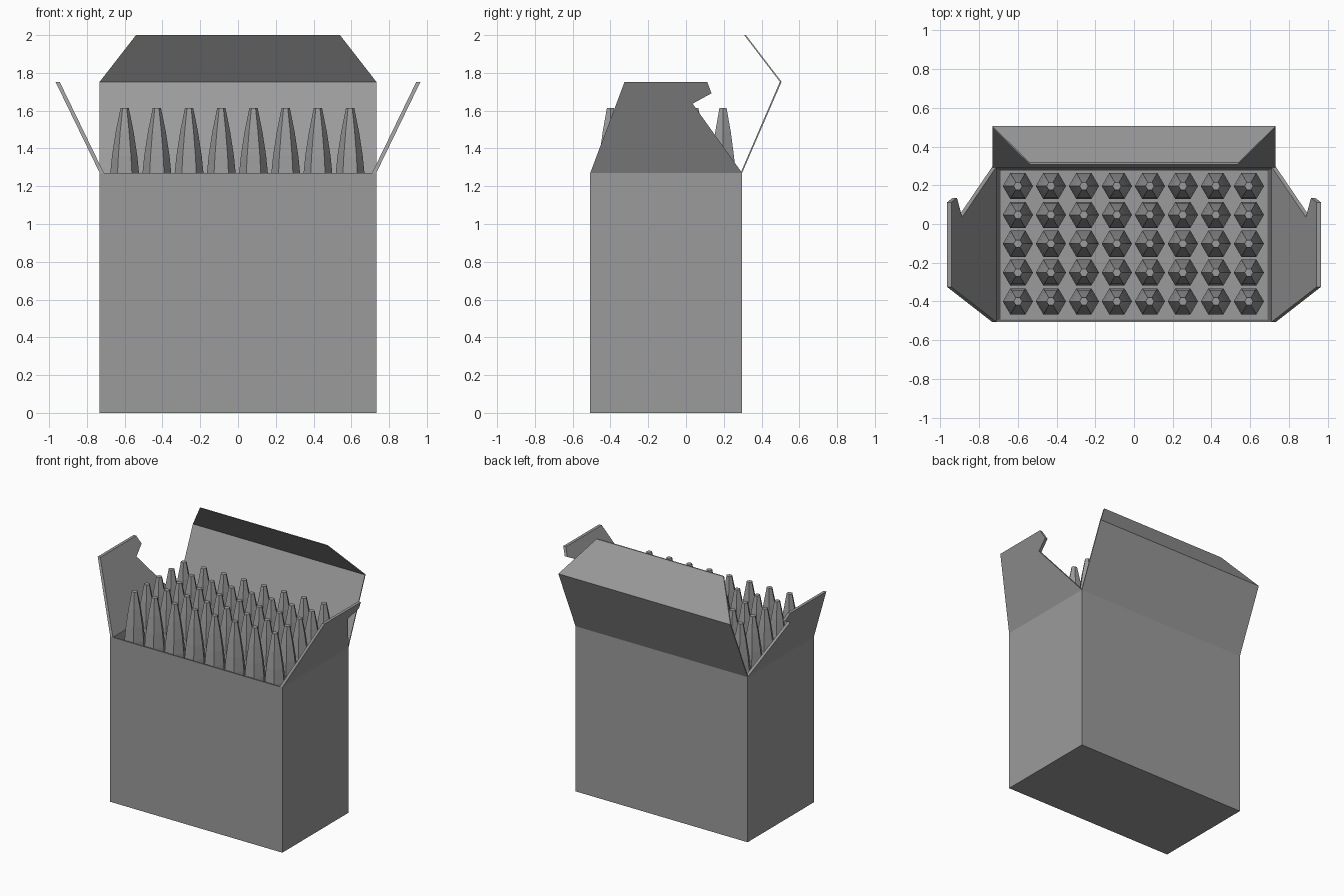
import bpy, bmesh, math

if "Cube" in bpy.data.objects:
    bpy.data.objects.remove(bpy.data.objects["Cube"])

# Dark grey card shared by every part
grey = bpy.data.materials.new("dark_grey")
grey.diffuse_color = (0.33, 0.33, 0.33, 1)
grey.use_nodes = True
grey.node_tree.nodes["Principled BSDF"].inputs["Base Color"].default_value = grey.diffuse_color


def loft(name, rings):
    """Join equal-sized rings of points and cap both ends."""
    n = len(rings[0])
    bm = bmesh.new()
    vs = [[bm.verts.new(p) for p in ring] for ring in rings]
    for a, b in zip(vs, vs[1:]):
        for i in range(n):
            j = (i + 1) % n
            bm.faces.new((a[i], a[j], b[j], b[i]))
    bm.faces.new(vs[0][::-1])
    bm.faces.new(vs[-1])
    bmesh.ops.recalc_face_normals(bm, faces=bm.faces)
    me = bpy.data.meshes.new(name)
    bm.to_mesh(me)
    bm.free()
    me.materials.append(grey)
    ob = bpy.data.objects.new(name, me)
    bpy.context.collection.objects.link(ob)
    return ob


def rect(x, y0, y1, z):
    return [(-x, y0, z), (x, y0, z), (x, y1, z), (-x, y1, z)]


W, FRONT, BACK, RIM = 0.732, -0.507, 0.297, 1.27

# Open carton with a slightly tapering cavity
loft("carton", [rect(W, FRONT, BACK, 0), rect(W, FRONT, BACK, RIM),
                rect(W - 0.012, FRONT + 0.01, BACK - 0.008, RIM),
                rect(0.69, FRONT + 0.014, BACK - 0.02, 0.03)])

# Notched side flaps leaning outward
outline = [(FRONT, RIM), (BACK, RIM), (0.035, 1.637), (0.135, 1.692),
           (0.112, 1.753), (-0.325, 1.753)]
for side, label in ((1, "right"), (-1, "left")):
    loft(label + "_flap", [[(side * (W + (z - RIM) * 0.485 - t), y, z)
                            for y, z in outline] for t in (0, 0.022)])

# Folded lid on the back edge: panel plus tapered tuck-in tongue
rows = [(W, BACK, RIM, 0.008), (W, 0.506, 1.753, 0.009), (0.54, 0.317, 2.0, 0.009)]
loft("back_lid", [rect(w, y - t, y, z) for w, y, z, t in rows])

# Hexagonal sticks with curved tips, 8 by 5, sharing one mesh
profile = [(0.078, 0.03), (0.078, 1.25), (0.067, 1.36), (0.047, 1.49), (0.022, 1.613)]
stick = loft("stick", [[(r * math.cos(k * math.pi / 3), r * math.sin(k * math.pi / 3), z)
                        for k in range(6)] for r, z in profile])
for i in range(8):
    for j in range(5):
        ob = stick
        if i or j:
            ob = stick.copy()
            bpy.context.collection.objects.link(ob)
        ob.name = f"stick_{i}_{j}"
        ob.location = (-0.6 + i * 0.1705, -0.4 + j * 0.149, 0)
